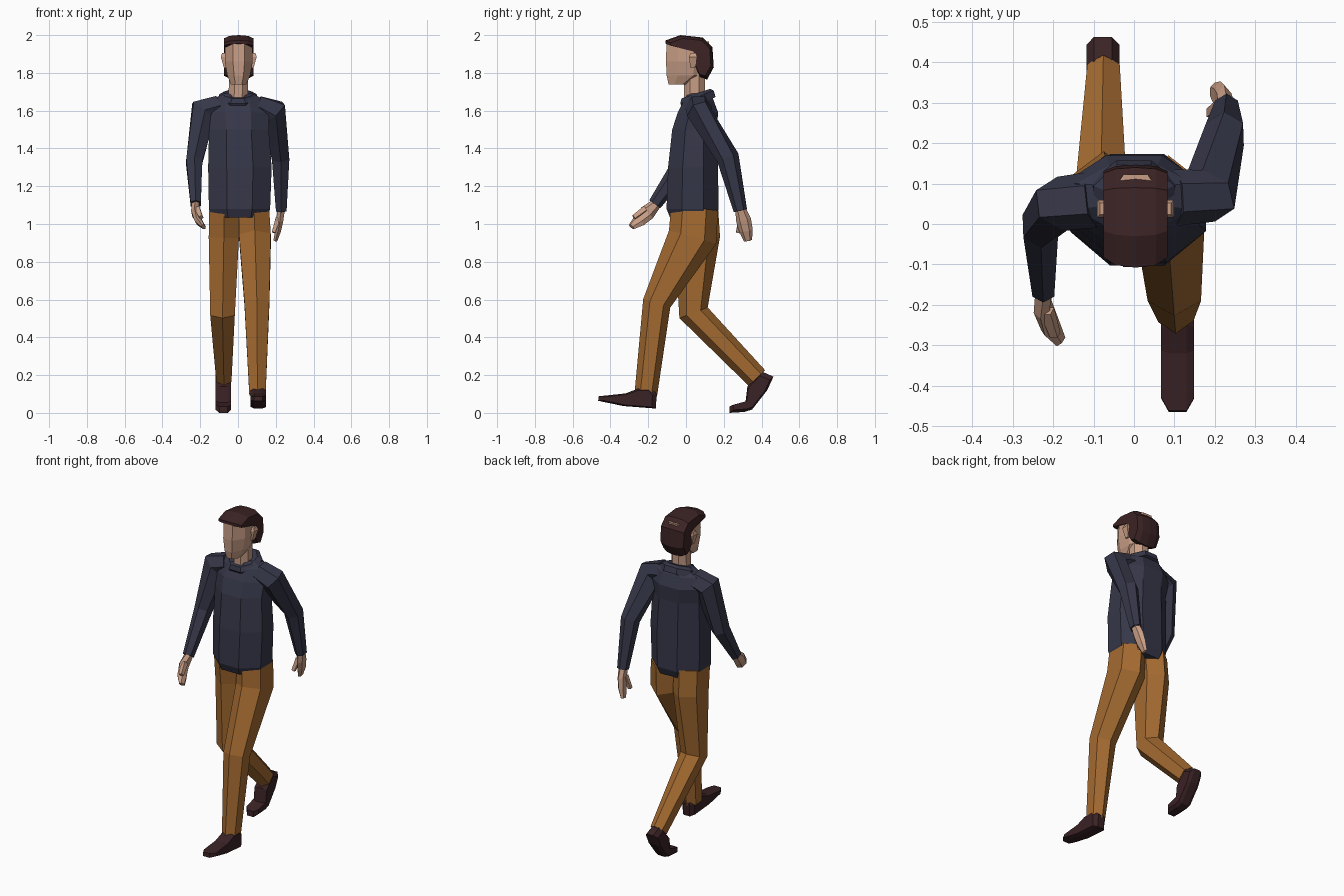
import bpy, bmesh, math
from mathutils import Vector


def material(name, rgb):
    m = bpy.data.materials.new(name)
    m.diffuse_color = (*rgb, 1)
    return m


SKIN = material("skin", (0.58, 0.34, 0.235))
NAVY = material("navy cloth", (0.037, 0.038, 0.066))
OCHRE = material("ochre cloth", (0.37, 0.145, 0.03))
HAIR = material("dark brown hair", (0.045, 0.017, 0.018))
LEATHER = material("dark brown leather", (0.042, 0.016, 0.018))


def skin_rings(name, rings, mat):
    """Join equal-sized rings of points into a capped, flat-shaded tube."""
    bm = bmesh.new()
    loops = [[bm.verts.new(p) for p in r] for r in rings]
    n = len(loops[0])
    for a, b in zip(loops, loops[1:]):
        for i in range(n):
            j = (i + 1) % n
            bm.faces.new((a[i], a[j], b[j], b[i]))
    bm.faces.new(loops[0][::-1])
    bm.faces.new(loops[-1])
    bmesh.ops.recalc_face_normals(bm, faces=bm.faces)
    me = bpy.data.meshes.new(name)
    bm.to_mesh(me)
    bm.free()
    me.materials.append(mat)
    ob = bpy.data.objects.new(name, me)
    bpy.context.collection.objects.link(ob)
    return ob


def loft(name, path, mat, n=8, phase=22.5, flat=False):
    """Tube through (x, y, z, half width, half depth); n-gon sections."""
    ang = [math.radians(phase + 360 * i / n) for i in range(n)]
    mc = max(abs(math.cos(a)) for a in ang)
    ms = max(abs(math.sin(a)) for a in ang)
    pts = [Vector(p[:3]) for p in path]
    rings = []
    for i, (c, p) in enumerate(zip(pts, path)):
        t = Vector((0, 0, 0))
        if i > 0:
            t += (c - pts[i - 1]).normalized()
        if i < len(pts) - 1:
            t += (pts[i + 1] - c).normalized()
        if flat:
            t = Vector((0, 0, 1))
        u = t.cross(Vector((0, 1, 0))).normalized()
        v = t.cross(u).normalized()
        rings.append([c + u * p[3] * math.cos(a) / mc + v * p[4] * math.sin(a) / ms for a in ang])
    return skin_rings(name, rings, mat)


def slab(name, profile, centre, levels, mat):
    """Side profile of (y, z) repeated at (x, scale) levels."""
    cy, cz = centre
    return skin_rings(name, [[(x, cy + (y - cy) * s, cz + (z - cz) * s) for y, z in profile]
                             for x, s in levels], mat)


# Jumper body, with a tucked hem and sloping shoulders
loft("jumper_body", [
    (0.008, 0.035, 1.035, 0.145, 0.12), (0.008, 0.035, 1.08, 0.162, 0.138),
    (0.01, 0.037, 1.30, 0.168, 0.132), (0.005, 0.045, 1.50, 0.158, 0.118),
    (0.0, 0.063, 1.59, 0.165, 0.107), (0.0, 0.068, 1.655, 0.145, 0.078),
    (0.0, 0.07, 1.69, 0.075, 0.06)], NAVY, flat=True)

# Folded collar, low in front and high at the back
loft("collar", [(0, 0.075, 1.635, 0.105, 0.09), (0, 0.058, 1.672, 0.10, 0.095),
                (0, 0.052, 1.69, 0.075, 0.08)], NAVY)

# Sleeves: left one swings forward, right one swings back
loft("forward_sleeve", [
    (-0.10, 0.06, 1.625, 0.055, 0.07), (-0.182, 0.05, 1.595, 0.074, 0.068),
    (-0.232, -0.005, 1.33, 0.043, 0.06), (-0.224, -0.165, 1.105, 0.027, 0.036)], NAVY, 6, 30)
loft("backward_sleeve", [
    (0.10, 0.065, 1.625, 0.055, 0.07), (0.185, 0.07, 1.59, 0.074, 0.068),
    (0.225, 0.222, 1.35, 0.046, 0.06), (0.229, 0.288, 1.07, 0.028, 0.036)], NAVY, 6, 30)

# Hands with thumbs
loft("forward_hand", [
    (-0.224, -0.15, 1.115, 0.02, 0.026), (-0.226, -0.205, 1.06, 0.02, 0.042),
    (-0.208, -0.25, 1.015, 0.018, 0.036), (-0.182, -0.288, 0.985, 0.01, 0.02)], SKIN, 6, 30)
loft("forward_thumb", [
    (-0.215, -0.215, 1.08, 0.014, 0.014), (-0.195, -0.275, 1.035, 0.01, 0.011)], SKIN, 4, 45)
loft("backward_hand", [
    (0.229, 0.285, 1.09, 0.021, 0.026), (0.222, 0.305, 1.02, 0.018, 0.04),
    (0.212, 0.318, 0.965, 0.016, 0.036), (0.198, 0.328, 0.912, 0.01, 0.022)], SKIN, 6, 30)
loft("backward_thumb", [
    (0.212, 0.29, 1.03, 0.013, 0.013), (0.188, 0.275, 0.955, 0.009, 0.01)], SKIN, 4, 45)

# Trouser legs in mid stride
loft("front_trouser_leg", [
    (0.085, 0.045, 1.08, 0.08, 0.125), (0.09, 0.035, 0.93, 0.084, 0.13),
    (0.10, -0.155, 0.58, 0.066, 0.075), (0.103, -0.213, 0.095, 0.043, 0.06)], OCHRE, 6, 30)
loft("rear_trouser_leg", [
    (-0.072, 0.045, 1.08, 0.08, 0.125), (-0.075, 0.06, 0.93, 0.08, 0.12),
    (-0.082, 0.04, 0.53, 0.065, 0.08), (-0.075, 0.375, 0.185, 0.04, 0.06)], OCHRE, 6, 30)


# Shoes: side profiles, narrowed at the outer faces
def shoe(name, profile, centre, x):
    slab(name, profile, centre,
         [(x + dx, s) for dx, s in ((-0.041, 0.82), (-0.022, 1), (0.022, 1), (0.041, 0.82))], LEATHER)


shoe("front_shoe", [(-0.16, 0.023), (-0.155, 0.10), (-0.18, 0.13), (-0.25, 0.13), (-0.32, 0.103),
                    (-0.462, 0.088), (-0.465, 0.064), (-0.33, 0.036)], (-0.28, 0.07), 0.108)
shoe("rear_shoe", [(0.23, 0.0), (0.23, 0.034), (0.315, 0.056), (0.325, 0.14), (0.40, 0.22),
                   (0.463, 0.192), (0.43, 0.12), (0.35, 0.018), (0.31, 0.005)], (0.355, 0.09), -0.077)

# Neck and head
loft("neck", [(0, 0.045, 1.60, 0.052, 0.055), (0.003, 0.045, 1.80, 0.05, 0.055)], SKIN, flat=True)
loft("head", [
    (0.003, -0.04, 1.738, 0.04, 0.052), (0.004, -0.002, 1.785, 0.06, 0.10),
    (0.004, 0.0, 1.86, 0.074, 0.106), (0.004, 0.01, 1.965, 0.072, 0.113)], SKIN, flat=True)
for side in (-1, 1):
    loft("ear", [(0.004 + side * 0.072, 0.035, 1.825, 0.006, 0.012),
                 (0.004 + side * 0.083, 0.038, 1.885, 0.012, 0.022),
                 (0.004 + side * 0.08, 0.038, 1.905, 0.008, 0.014)], SKIN, 4, 45, flat=True)

# Hair cap: side profile rounded toward the temples
slab("hair", [(-0.108, 1.955), (-0.108, 1.972), (-0.03, 2.0), (0.09, 1.987), (0.14, 1.935),
              (0.147, 1.83), (0.112, 1.765), (0.075, 1.775), (0.05, 1.83), (0.055, 1.89),
              (0.035, 1.918)], (0.05, 1.89),
     [(0.004 + dx, s) for dx, s in ((-0.079, 0.84), (-0.05, 0.96), (0, 1), (0.05, 0.96), (0.079, 0.84))],
     HAIR)
